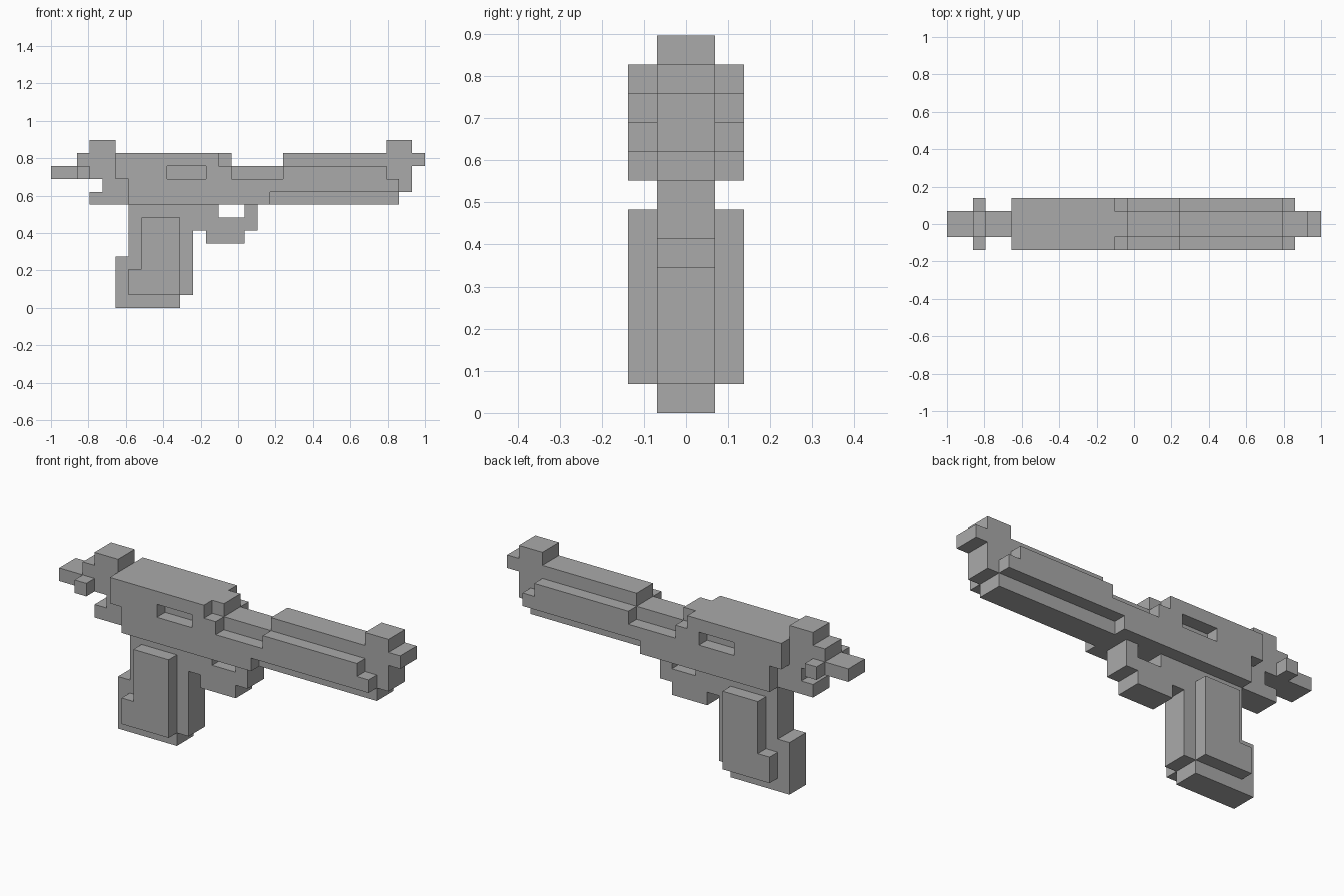
import bpy
import bmesh
from mathutils import Vector

default_cube = bpy.data.objects.get("Cube")
if default_cube:
    bpy.data.objects.remove(default_cube, do_unlink=True)

LENGTH_IN_BLOCKS = 29
BLOCK = 2 / LENGTH_IN_BLOCKS

# Single plain grey for every part
GREY = (0.4, 0.4, 0.4, 1)
grey = bpy.data.materials.new("plain_grey")
grey.use_nodes = True
grey.diffuse_color = GREY
shader = grey.node_tree.nodes["Principled BSDF"]
shader.inputs["Base Color"].default_value = GREY
shader.inputs["Roughness"].default_value = 0.8


def stepped_outline(steps):
    """Corners of a right-angled outline: each step moves across to x, then up or down to z."""
    corners = []
    previous_z = steps[-1][1]
    for x, z in steps:
        corners += [(x, previous_z), (x, z)]
        previous_z = z
    return corners


def extrude_part(name, steps, y_front, y_back):
    """Extrude a stepped outline, given in blocks, from y_front to y_back."""
    bm = bmesh.new()
    verts = [bm.verts.new(Vector((x - LENGTH_IN_BLOCKS / 2, y_front, z)) * BLOCK)
             for x, z in stepped_outline(steps)]
    face = bm.faces.new(verts)
    result = bmesh.ops.extrude_face_region(bm, geom=[face])
    moved = [v for v in result["geom"] if isinstance(v, bmesh.types.BMVert)]
    bmesh.ops.translate(bm, verts=moved, vec=(0, (y_back - y_front) * BLOCK, 0))
    bmesh.ops.recalc_face_normals(bm, faces=bm.faces)
    mesh = bpy.data.meshes.new(name)
    bm.to_mesh(mesh)
    bm.free()
    mesh.materials.append(grey)
    part = bpy.data.objects.new(name, mesh)
    bpy.context.collection.objects.link(part)
    return part


def side_pair(name, steps):
    """Matching one-block plates on both sides of the core."""
    extrude_part("right_" + name, steps, -2, -1)
    extrude_part("left_" + name, steps, 1, 2)


# Core: hammer, slide, barrel, sights and muzzle in one stepped profile
extrude_part("slide_and_barrel", [
    (0, 10), (4, 9), (3, 8), (27, 9), (28, 11), (29, 12), (28, 13),
    (26, 12), (18, 11), (14, 12), (5, 13), (3, 12), (2, 11),
], -1, 1)

# Core: grip and trigger guard, open below the slide
extrude_part("grip_and_trigger_guard", [
    (6, 4), (5, 0), (10, 1), (11, 6), (12, 5), (15, 6), (16, 8), (15, 7), (13, 8),
], -1, 1)

# Side plates: upper cover notched for the port, lower rail, grip panel, hammer nub
side_pair("slide_cover", [(5, 10), (9, 11), (12, 10), (14, 11), (13, 12)])
side_pair("lower_rail", [(6, 8), (17, 9), (27, 10), (26, 11), (18, 10)])
side_pair("grip_panel", [(7, 3), (6, 1), (10, 7)])
side_pair("hammer_nub", [(2, 10), (3, 11)])
